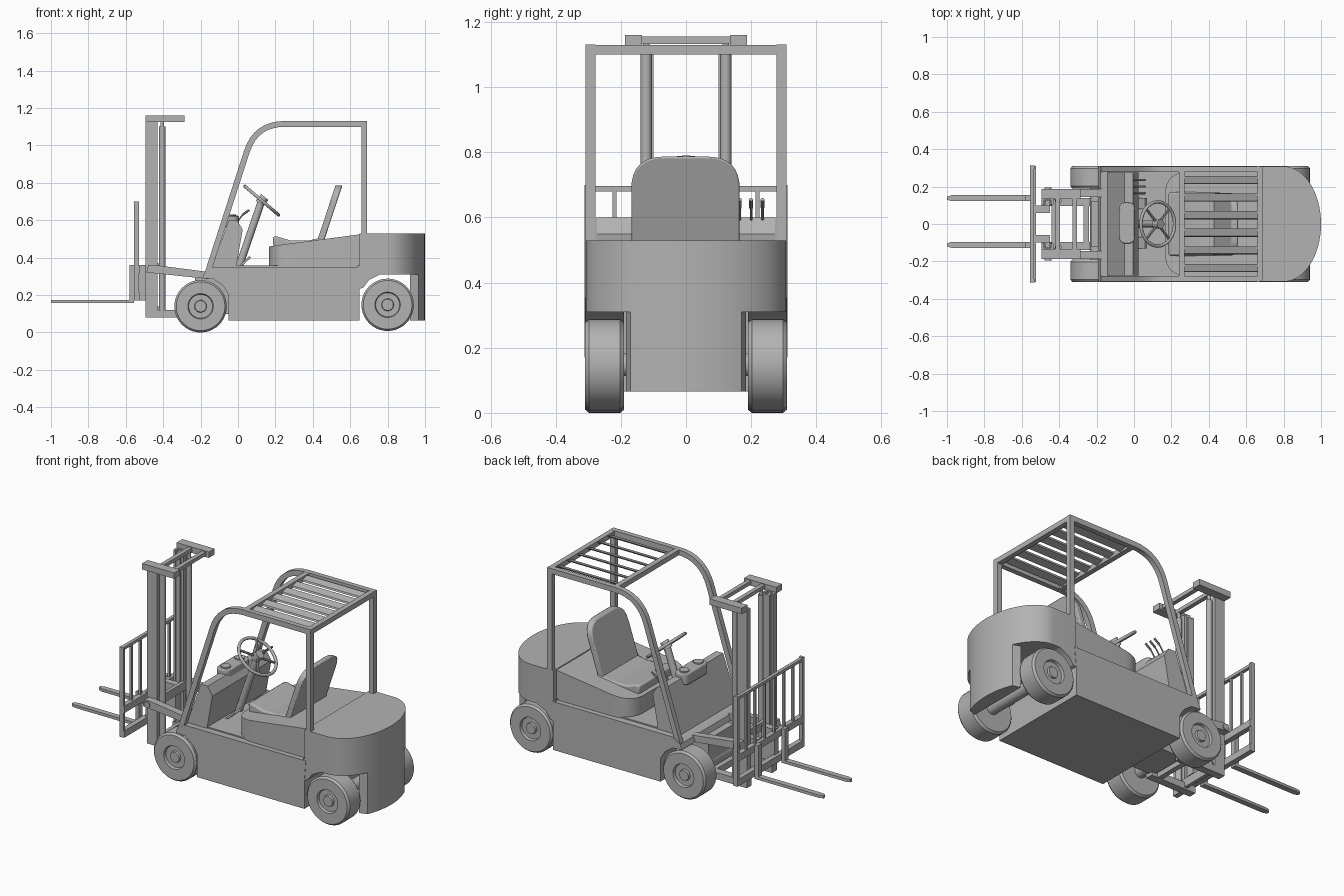
import bpy, bmesh, math
from mathutils import Vector, Matrix

cube = bpy.data.objects.get("Cube")
if cube:
    bpy.data.objects.remove(cube)

paint = bpy.data.materials.new("plain grey")
paint.use_nodes = True
GREY = (0.45, 0.45, 0.45, 1)
paint.diffuse_color = GREY
paint.node_tree.nodes["Principled BSDF"].inputs["Base Color"].default_value = GREY


def finish(name, bm, bevel=0):
    bmesh.ops.recalc_face_normals(bm, faces=bm.faces)
    for f in bm.faces:
        f.smooth = True
    mesh = bpy.data.meshes.new(name)
    bm.to_mesh(mesh)
    bm.free()
    mesh.set_sharp_from_angle(angle=math.radians(32))
    mesh.materials.append(paint)
    ob = bpy.data.objects.new(name, mesh)
    bpy.context.scene.collection.objects.link(ob)
    if bevel:
        mod = ob.modifiers.new("soft_edges", "BEVEL")
        mod.width, mod.segments, mod.limit_method = bevel, 2, "ANGLE"
    return ob


def prism(name, pts, axis, a, b, bevel=0):
    """Extrude a flat outline along one axis from a to b."""
    place = {"x": lambda p: (a, p[0], p[1]), "y": lambda p: (p[0], a, p[1]),
             "z": lambda p: (p[0], p[1], a)}[axis]
    bm = bmesh.new()
    face = bm.faces.new([bm.verts.new(place(p)) for p in pts])
    new = bmesh.ops.extrude_face_region(bm, geom=[face], use_keep_orig=True)["geom"]
    step = Vector([(b - a) * (axis == k) for k in "xyz"])
    bmesh.ops.translate(bm, vec=step, verts=[v for v in new if isinstance(v, bmesh.types.BMVert)])
    return finish(name, bm, bevel)


def box(name, x, y, z, bevel=0):
    return prism(name, [(x[0], y[0]), (x[1], y[0]), (x[1], y[1]), (x[0], y[1])], "z", *z, bevel)


def rod(name, p, q, r, sides=20):
    p, q = Vector(p), Vector(q)
    bm = bmesh.new()
    turn = (q - p).to_track_quat("Z", "Y").to_matrix().to_4x4()
    bmesh.ops.create_cone(bm, cap_ends=True, segments=sides, radius1=r, radius2=r,
                          depth=(q - p).length, matrix=Matrix.Translation((p + q) / 2) @ turn)
    return finish(name, bm)


def fillet(pts, closed=True, steps=8):
    """Round the corners of (u, v, radius) points."""
    out = []
    for i, (u, v, r) in enumerate(pts):
        c = Vector((u, v))
        if r == 0 or (not closed and i in (0, len(pts) - 1)):
            out.append(c)
            continue
        a = c + (Vector(pts[i - 1][:2]) - c).normalized() * r
        b = c + (Vector(pts[(i + 1) % len(pts)][:2]) - c).normalized() * r
        for k in range(steps + 1):
            t = k / steps
            out.append(a * (1 - t) ** 2 + c * 2 * t * (1 - t) + b * t ** 2)
    return out


def ribbon(path, width):
    """Outline of a strip of even width along a path, with mitred corners."""
    left, right = [], []
    for i, p in enumerate(path):
        d1 = (p - path[i - 1]).normalized() if i else None
        d2 = (path[i + 1] - p).normalized() if i < len(path) - 1 else d1
        d1 = d1 or d2
        mid = (d1 + d2).normalized()
        off = Vector((-mid.y, mid.x)) * (width / 2 / mid.dot(d1))
        left.append(p + off)
        right.append(p - off)
    return left + right[::-1]


def span(s, a, b):
    return sorted((s * a, s * b))


# chassis with wheel cut-outs at both ends
prism("chassis", [(-0.05, 0.065), (0.65, 0.065), (0.65, 0.23), (0.66, 0.35), (-0.13, 0.35),
                  (-0.18, 0.32), (-0.19, 0.29), (-0.13, 0.285), (-0.08, 0.25), (-0.05, 0.2)],
      "y", -0.31, 0.31)
box("floor_mat", (-0.08, 0.24), (-0.27, 0.27), (0.35, 0.357))

# rear counterweight: half-ellipse in plan, with a narrower column between the wheels
arc = [(0.8 + 0.2 * math.cos(t), 0.308 * math.sin(t))
       for t in [math.pi * (k / 32 - 0.5) for k in range(33)]]
prism("counterweight", [(0.65, -0.308)] + arc + [(0.65, 0.308)], "z", 0.31, 0.53)
mid_arc = [p for p in arc if abs(p[1]) < 0.19]
prism("counterweight_column", [(0.92, -0.185)] + mid_arc + [(0.92, 0.185)], "z", 0.065, 0.32)
for s in (-1, 1):
    prism("rear_arch_lip", [(0.64, 0.23), (0.67, 0.24), (0.70, 0.28), (0.76, 0.31), (0.64, 0.36)],
          "y", *span(s, 0.19, 0.308))

# engine hood, sloping up to the counterweight
hood = prism("engine_hood", fillet([(0.69, -0.28, 0), (0.69, 0.28, 0), (0.165, 0.28, 0.13),
                                    (0.165, -0.28, 0.13)]), "z", 0.34, 0.46)
for v in hood.data.vertices:
    if v.co.z > 0.4:
        v.co.z = 0.46 + (v.co.x - 0.165) * 0.133

# seat
prism("seat_cushion", [(0.19, 0.45), (0.185, 0.513), (0.21, 0.513), (0.28, 0.492),
                       (0.38, 0.492), (0.46, 0.51), (0.46, 0.46)], "y", -0.17, 0.17, 0.01)
back = prism("seat_back", fillet([(-0.168, 0.48, 0), (0.165, 0.48, 0), (0.165, 0.787, 0.1),
                                  (-0.168, 0.787, 0.1)]), "x", 0.42, 0.457, 0.006)
for v in back.data.vertices:
    v.co.x += (v.co.z - 0.48) * 0.33

# dashboard
prism("dashboard", [(-0.15, 0.32), (-0.05, 0.60), (-0.005, 0.60), (0.025, 0.55), (-0.01, 0.35)],
      "y", -0.275, 0.275)
prism("instrument_pod", fillet([(-0.08, -0.105, 0.04), (0.005, -0.105, 0.04), (0.005, 0.115, 0.04),
                                (-0.08, 0.115, 0.04)]), "z", 0.56, 0.625, 0.006)
for y in (-0.06, 0.07):
    rod("gauge", (-0.038, y, 0.62), (-0.038, y, 0.632), 0.027)

# steering
rod("steering_column", (0.005, 0, 0.35), (0.125, 0, 0.70), 0.02)
tilt = Matrix.Rotation(0.705, 3, "Y")
hub = Vector((0.127, 0, 0.705))
bpy.ops.mesh.primitive_torus_add(major_radius=0.118, minor_radius=0.009, major_segments=40,
                                 minor_segments=10, location=hub, rotation=(0, 0.705, 0))
ring = bpy.context.object
ring.name = "steering_wheel"
ring.data.materials.append(paint)
bpy.ops.object.shade_smooth()
rod("steering_hub", hub - tilt @ Vector((0, 0, 0.02)), hub + tilt @ Vector((0, 0, 0.025)), 0.025)
for k in range(4):
    a = math.pi * (k / 2 + 0.25)
    rod("steering_spoke", hub, hub + tilt @ Vector((math.cos(a), math.sin(a), 0)) * 0.118, 0.007, 8)

# hand levers and pedals
for y in (0.165, 0.2, 0.235):
    rod("lever", (-0.02, y, 0.57), (0.025, y, 0.63), 0.004, 8)
    rod("lever_tip", (0.025, y, 0.63), (0.06, y, 0.655), 0.006, 8)
for y in (-0.13, 0.08):
    prism("pedal", [(0.01, 0.36), (0.02, 0.355), (0.07, 0.40), (0.06, 0.41)], "y", y, y + 0.06)

# overhead guard
path = fillet([(-0.165, 0.31, 0), (0.095, 1.115, 0.155), (0.675, 1.115, 0), (0.675, 0.35, 0)], False)
for s in (-1, 1):
    prism("guard_side_frame", ribbon(path, 0.031), "y", *span(s, 0.278, 0.308))
for x in (0.24, 0.66):
    box("guard_cross_bar", (x, x + 0.03), (-0.29, 0.29), (1.1, 1.13))
for k in range(6):
    y = -0.235 + k * 0.094
    prism("guard_slat", [(y - 0.022, 1.105), (y + 0.018, 1.118), (y + 0.022, 1.126),
                         (y - 0.018, 1.114)], "x", 0.26, 0.67)

# wheels and axles
TYRE = [(0.0, 0.0), (0.13, 0.0), (0.14, 0.012), (0.14, 0.108), (0.13, 0.12), (0.068, 0.12),
        (0.064, 0.104), (0.033, 0.104), (0.03, 0.116), (0.0, 0.116)]
for end, x, z in (("front", -0.2, 0.14), ("rear", 0.8, 0.148)):
    rod(end + "_axle", (x, -0.2, z), (x, 0.2, z), 0.035)
    for s in (-1, 1):
        bm = bmesh.new()
        vs = [bm.verts.new((x + r, s * (0.19 + w), z)) for r, w in TYRE]
        es = [bm.edges.new(e) for e in zip(vs, vs[1:])]
        bmesh.ops.spin(bm, geom=vs + es, cent=(x, 0, z), axis=(0, 1, 0),
                       angle=math.tau, steps=40, use_merge=True)
        bmesh.ops.remove_doubles(bm, verts=bm.verts, dist=0.0004)
        finish(end + "_wheel", bm)

# mast: channel rails, lift cylinders, head and foot
for s in (-1, 1):
    channel = [(-0.495, 0.14), (-0.43, 0.14), (-0.43, 0.105), (-0.445, 0.105), (-0.445, 0.127),
               (-0.48, 0.127), (-0.48, 0.105), (-0.495, 0.105)]
    prism("mast_rail", [(x, s * y) for x, y in channel], "z", 0.08, 1.13)
    box("mast_inner_rail", (-0.475, -0.45), span(s, 0.1, 0.125), (0.1, 1.12))
    rod("lift_cylinder", (-0.405, s * 0.122, 0.12), (-0.405, s * 0.122, 1.1), 0.017)
    rod("lift_piston", (-0.405, s * 0.122, 1.1), (-0.405, s * 0.122, 1.14), 0.01)
    box("mast_head_bar", (-0.495, -0.285), span(s, 0.135, 0.188), (1.125, 1.16))
    box("mast_foot", (-0.495, -0.2), span(s, 0.095, 0.14), (0.08, 0.12))
    # tilt arm with its pivot pins
    prism("tilt_arm", [(-0.49, 0.32), (-0.48, 0.36), (-0.44, 0.36), (-0.13, 0.32), (-0.15, 0.285),
                       (-0.43, 0.315)], "y", *span(s, 0.145, 0.188))
    rod("tilt_pin", (-0.46, s * 0.1, 0.337), (-0.46, s * 0.195, 0.337), 0.018)
for x in (-0.42, -0.33):
    box("mast_head_cross_bar", (x, x + 0.025), (-0.14, 0.14), (1.133, 1.155))
for z in (0.09, 0.32):
    box("mast_cross_bar", (-0.44, -0.42), (-0.13, 0.13), (z, z + 0.05))
box("axle_cross_bar", (-0.27, -0.24), (-0.14, 0.14), (0.08, 0.12))
box("axle_housing", (-0.23, -0.04), (-0.12, 0.12), (0.1, 0.29))

# fork carriage and load backrest
for s in (-1, 1):
    box("backrest_post", (-0.555, -0.53), span(s, 0.295, 0.312), (0.17, 0.70))
    box("carriage_bracket", (-0.535, -0.45), span(s, 0.06, 0.1), (0.17, 0.36))
    for y in (0.045, 0.135, 0.22):
        box("backrest_bar", (-0.55, -0.537), span(s, y - 0.006, y + 0.006), (0.34, 0.69))
box("backrest_top", (-0.555, -0.535), (-0.31, 0.31), (0.68, 0.697))
for z in (0.17, 0.315):
    box("carriage_bar", (-0.555, -0.525), (-0.31, 0.31), (z, z + 0.04))

# forks
for y in (-0.112, 0.138):
    box("fork_shank", (-0.58, -0.555), (y - 0.016, y + 0.016), (0.157, 0.36))
    prism("fork_blade", [(-0.555, y - 0.016), (-0.555, y + 0.016), (-0.975, y + 0.016),
                         (-1.0, y + 0.008), (-1.0, y - 0.008), (-0.975, y - 0.016)],
          "z", 0.157, 0.174)
